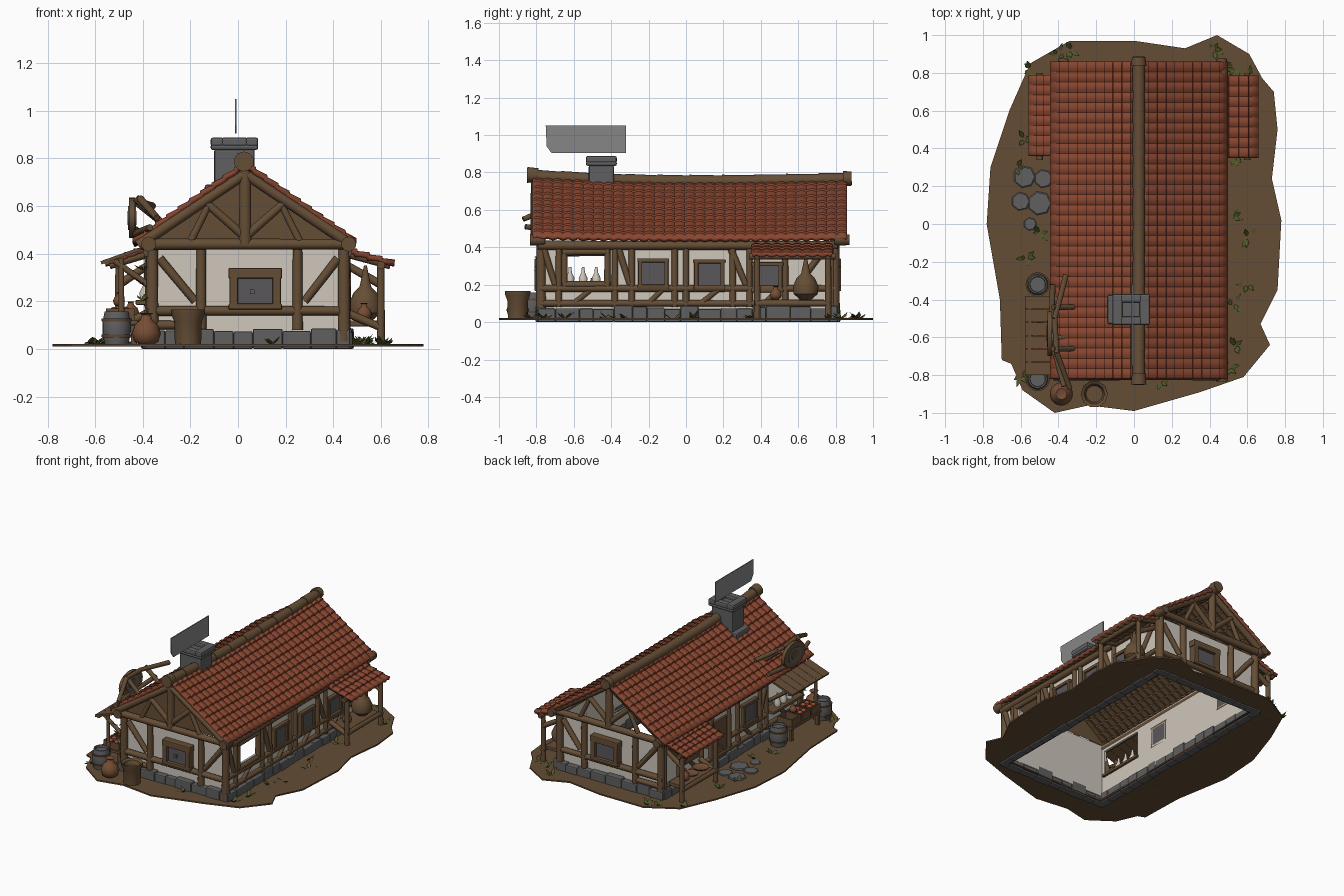
import bpy, bmesh, math, random
from mathutils import Vector, Matrix

if "Cube" in bpy.data.objects:
    bpy.data.objects.remove(bpy.data.objects["Cube"])
random.seed(4)

def mat(name, c):
    m = bpy.data.materials.new(name)
    m.diffuse_color = (*c, 1)
    m.use_nodes = True
    m.node_tree.nodes["Principled BSDF"].inputs["Base Color"].default_value = m.diffuse_color
    return m
ROOF = mat("terracotta", (.25, .062, .03))
WOOD = mat("dark_wood", (.13, .075, .036))
SOIL = mat("soil", (.125, .073, .036))
STONE = mat("grey_stone", (.115, .115, .12))
GLASS = mat("window_grey", (.10, .095, .10))
PLASTER = mat("plaster", (.62, .57, .50))
LEAF = mat("leaf_green", (.075, .095, .02))
CLAY = mat("clay", (.18, .075, .035))
SMOKE = mat("smoke_grey", (.24, .24, .24))
TOMATO = mat("produce_red", (.40, .07, .04))

def finish(name, bm, mats, smooth=0, bevel=0):
    me = bpy.data.meshes.new(name)
    bm.to_mesh(me)
    bm.free()
    for m in mats:
        me.materials.append(m)
    ob = bpy.data.objects.new(name, me)
    bpy.context.collection.objects.link(ob)
    if smooth:
        bpy.context.view_layer.objects.active = ob
        ob.select_set(True)
        bpy.ops.object.shade_smooth_by_angle(angle=math.radians(smooth))
        ob.select_set(False)
    if bevel:
        b = ob.modifiers.new("bevel", 'BEVEL')
        b.width, b.segments = bevel, 2
    return ob

def boxes(name, m, items, bevel=0):
    bm = bmesh.new()
    for x0, x1, y0, y1, z0, z1 in items:
        bmesh.ops.create_cube(bm, size=1, matrix=Matrix.Translation(((x0+x1)/2, (y0+y1)/2, (z0+z1)/2))
                              @ Matrix.Diagonal((x1-x0, y1-y0, z1-z0, 1)))
    return finish(name, bm, [m], bevel=bevel)

def logs(name, items, r, m=WOOD):
    bm = bmesh.new()
    for it in items:
        p, q, rr = Vector(it[0]), Vector(it[1]), it[2] if len(it) > 2 else r
        d = q - p
        bmesh.ops.create_cone(bm, cap_ends=True, segments=10, radius1=rr*1.06, radius2=rr*.94, depth=d.length,
                              matrix=Matrix.Translation((p+q)/2) @ d.to_track_quat('Z', 'Y').to_matrix().to_4x4())
    return finish(name, bm, [m], smooth=45)

def lathe(name, m, profile, spots, steps=18):
    bm = bmesh.new()
    for x, y, z, s in spots:
        rings = [[bm.verts.new((x+s*r*math.cos(2*math.pi*i/steps), y+s*r*math.sin(2*math.pi*i/steps), z+s*h))
                  for i in range(steps)] for r, h in profile]
        for a, b in zip(rings, rings[1:]):
            for i in range(steps):
                j = (i+1) % steps
                bm.faces.new((a[i], a[j], b[j], b[i]))
        bm.faces.new(rings[0][::-1])
        bm.faces.new(rings[-1])
    return finish(name, bm, [m], smooth=40)

def sag(y):
    return .03*max(0, (-y-.1)/.75)**1.5 + .012*max(0, (y-.3)/.55)

def tiled(name, x0, z0, x1, z1, y0, y1, courses, sagging=0):
    bm = bmesh.new()
    n = round((y1-y0)/.055)*6
    rows = []
    for c in range(courses):
        for t, off in ((c/courses, 0), ((c+.97)/courses, .009)):
            row = []
            for i in range(n+1):
                y = y0+(y1-y0)*i/n
                z = z0+(z1-z0)*t+off+.008*abs(math.sin(math.pi*i/6))+sagging*sag(y)*(1-.6*t)
                row.append(bm.verts.new((x0+(x1-x0)*t, y, z)))
            rows.append(row)
    for a, b in zip(rows, rows[1:]):
        for i in range(n):
            vs = (a[i], b[i], b[i+1], a[i+1])
            bm.faces.new(vs if x1 > x0 else vs[::-1])
    ob = finish(name, bm, [ROOF, WOOD], smooth=35)
    s = ob.modifiers.new("thickness", 'SOLIDIFY')
    s.thickness, s.offset, s.material_offset = .022, -1, 1

# soil patch with an opening under the house
outline = [(0, .97), (.27, .93), (.44, 1), (.61, .9), (.68, .77), (.74, .7), (.76, .5), (.73, .24), (.78, .02),
           (.76, -.35), (.67, -.53), (.72, -.64), (.58, -.81), (.35, -.89), (0, -.99), (-.24, -.96), (-.42, -1),
           (-.59, -.88), (-.65, -.74), (-.7, -.72), (-.71, -.4), (-.78, 0), (-.76, .3), (-.66, .6), (-.55, .85), (-.34, .97)]
cu = bpy.data.curves.new("soil_ground", 'CURVE')
cu.dimensions, cu.fill_mode, cu.extrude = '2D', 'BOTH', .005
for pts in (outline, [(-.34, -.74), (.42, -.74), (.42, .76), (-.34, .76)]):
    sp = cu.splines.new('POLY')
    sp.points.add(len(pts)-1)
    for p, (x, y) in zip(sp.points, pts):
        p.co = (x, y, 0, 1)
    sp.use_cyclic_u = True
soil = bpy.data.objects.new("soil_ground", cu)
soil.location.z = .016
cu.materials.append(SOIL)
bpy.context.collection.objects.link(soil)

# foundation stones
st = []
for axis, f, a, b in (('x', -.775, -.39, .47), ('x', .795, -.39, .47), ('y', -.375, -.79, .81), ('y', .455, -.79, .81)):
    p = a
    while p < b-.02:
        q = min(b, p+random.uniform(.07, .13))
        d, h = random.uniform(.022, .032), random.uniform(.07, .088)
        st.append((p, q, f-d, f+d, 0, h) if axis == 'x' else (f-d, f+d, p, q, 0, h))
        p = q
boxes("foundation_stones", STONE, st, .007)

# plaster walls, open at the stall and the front right window
boxes("plaster_walls", PLASTER, [
    (-.37, .45, -.76, -.745, .05, .43), (-.37, .45, .765, .78, .05, .43),
    (.435, .45, -.76, .78, .05, .22), (.435, .45, -.76, .78, .37, .43),
    (.435, .45, -.76, -.635, .22, .37), (.435, .45, -.43, .78, .22, .37),
    (-.37, -.355, -.76, .78, .05, .2), (-.37, -.355, -.76, .78, .38, .43),
    (-.37, -.355, -.76, -.72, .2, .38), (-.37, -.355, -.39, .78, .2, .38)])

# gable wall framing, front and back
for nm, y, s in (("front", -.775, 1), ("back", .795, -1)):
    w = [((x, y, .03), (x, y, .45)) for x in (-.36, .445)]
    w += [((x, y, .08), (x, y, .43), .022) for x in (-.155, .25)]
    w += [((-.38, y, .16), (.46, y, .16), .02), ((-.38, y, .1), (-.14, y, .1), .018),
          ((-.33, y, .38), (-.18, y, .2), .018), ((.42, y, .38), (.28, y, .2), .018)]
    logs(nm + "_wall_frame", w, .026)
    yy = y-.03*s
    g = [((-.41, yy, .44), (.48, yy, .44), .023), ((.03, yy, .44), (.03, yy, .75), .026),
         ((.03, yy, .47), (-.13, yy, .61), .018), ((.03, yy, .47), (.19, yy, .61), .018),
         ((-.2, yy, .45), (-.12, yy, .61), .015), ((.26, yy, .45), (.18, yy, .61), .015),
         ((-.42, yy, .435), (.03, yy, .735), .023), ((.48, yy, .435), (.03, yy, .735), .023)]
    logs(nm + "_gable_truss", g, .02)
    logs(nm + "_corner_beam_ends", [((x, yy-.03, .44), (x, yy+.05, .44)) for x in (-.375, .465)], .03)
    # window with chunky frame
    a, b = sorted((y-.012*s, y+.02*s))
    boxes(nm + "_window_pane", GLASS, [(0, .145, a, b, .18, .3)])
    a, b = sorted((y-.035*s, y+.02*s))
    boxes(nm + "_window_frame", WOOD, [(-.035, 0, a, b, .17, .32), (.145, .18, a, b, .17, .32),
                                       (-.04, .185, a, b, .295, .34), (-.04, .185, a, b, .165, .19)], .006)
boxes("window_handle", STONE, [(.05, .07, -.80, -.785, .23, .25)])

# boards closing the front gable
bm = bmesh.new()
bm.faces.new([bm.verts.new(p) for p in ((-.38, -.74, .43), (.46, -.74, .43), (.03, -.74, .74))])
finish("front_gable_boards", bm, [WOOD])

# long wall framing
for nm, x in (("right", .455), ("left", -.375)):
    w = [((x, -.79, .41), (x, .81, .41), .024), ((x, -.78, .1), (x, .8, .1), .017)]
    ys = (-.68, -.38, -.29, -.06, .0, .25, .34, .53, .78) if x > 0 else (-.75, -.37, -.3, -.05, .05, .26, .36, .62, .78)
    w += [((x, y, .08), (x, y, .42)) for y in ys]
    w += [((x, -.78 if x > 0 else -.37, .18), (x, .8 if x > 0 else .05, .18), .018)]
    w += [((x, a, .39), (x, b, .2)) for a, b in ((-.76, -.7), (-.36, -.3), (.24, .32), (.74, .6))]
    w += [((x, a, .1), (x, b, .18), .014) for a, b in ((-.6, -.5), (-.2, -.12), (.08, .18), (.42, .5))]
    logs(nm + "_wall_frame", w, .017)
    wins = ((-.175, .26), (.125, .255), (.435, .24)) if x > 0 else ((-.175, .27), (.49, .26))
    s = 1 if x > 0 else -1
    pane, fr = [], []
    for y, z in wins:
        a, b = sorted((x-.02*s, x+.008*s))
        pane.append((a, b, y-.062, y+.062, z-.06, z+.06))
        a, b = sorted((x-.02*s, x+.02*s))
        fr += [(a, b, y+e-.011, y+e+.011, z-.075, z+.075) for e in (-.07, .07)]
        fr += [(a, b, y-.085, y+.085, z+e-.011, z+e+.011) for e in (-.07, .07)]
    boxes(nm + "_window_panes", GLASS, pane)
    boxes(nm + "_window_frames", WOOD, fr, .005)
logs("right_opening_frame", [((.455, -.66, z), (.455, -.41, z)) for z in (.2, .375)]
     + [((.455, y, .18), (.455, y, .4)) for y in (-.65, -.42)], .017)
boxes("side_door", WOOD, [(-.385, -.36, .08, .23, .03, .35)], .004)

# main roof, ridge log and eave poles
tiled("roof_left", .03, .752, -.445, .437, -.82, .86, 10, 1)
tiled("roof_right", .03, .752, .5, .437, -.82, .86, 10, 1)
ys = [-.84+.172*i for i in range(11)]
logs("ridge_log", [((.025, a, .752+sag(a)), (.025, b+.006, .752+sag(b)), .034) for a, b in zip(ys, ys[1:])], .034)
logs("ridge_log_ends", [((.025, -.85, .787), (.025, -.79, .785)), ((.025, .84, .766), (.025, .885, .767))], .04)

# chimney and smoke
boxes("chimney", STONE, [(-.1, .07, -.52, -.385, .58, .84), (-.115, .085, -.535, -.37, .835, .86),
                         (-.115, -.06, -.535, -.37, .85, .888), (.03, .085, -.535, -.37, .85, .888),
                         (-.07, .04, -.535, -.49, .85, .888), (-.07, .04, -.415, -.37, .85, .888),
                         (-.14, .07, -.53, -.375, .57, .69)], .01)
bm = bmesh.new()
f = bm.faces.new([bm.verts.new((-.012, y, z)) for y, z in ((-.75, 1.05), (-.745, .94), (-.72, .905), (-.32, .905), (-.32, 1.05))])
e = bmesh.ops.extrude_face_region(bm, geom=[f])
bmesh.ops.translate(bm, vec=(.006, 0, 0), verts=[v for v in e["geom"] if isinstance(v, bmesh.types.BMVert)])
bmesh.ops.recalc_face_normals(bm, faces=bm.faces)
finish("smoke_plate", bm, [SMOKE])

# rear side porches
tiled("right_porch_roof", .45, .418, .66, .358, .35, .785, 4)
tiled("left_porch_roof", -.40, .418, -.56, .358, .36, .79, 4)
for nm, x, wx in (("right", .6, .46), ("left", -.5, -.38)):
    logs(nm + "_porch_frame", [((x, y, .01), (x, y, .37)) for y in (.38, .76)]
         + [((x, .34, .352), (x, .8, .352)), ((x, .37, .1), (x, .77, .1))]
         + [((wx, y, .4), (x+(.04 if x > 0 else -.04), y, .35)) for y in (.38, .76)]
         + [((x, .76, .27), (wx, .76, .35)), ((wx, .38, .15), (x, .38, .09))], .017)
    a, b = sorted((x, wx))
    boxes(nm + "_porch_bench", WOOD, [(a, b, .4, .74, .095, .12)], .004)

# pots, jars and plates
POT = [(.03, 0), (.06, .02), (.072, .06), (.055, .105), (.03, .125), (.022, .15), (.035, .16), (.02, .155)]
lathe("large_jug", WOOD, [(.03, 0), (.065, .03), (.07, .07), (.05, .115), (.025, .14), (.014, .19), (.006, .23)], [(.535, .64, .12, 1)])
lathe("clay_pots", CLAY, POT, [(-.385, -.9, .015, .85), (.53, .48, .12, .45), (-.45, .66, .12, .5), (-.5, -.5, .18, .35)])
lathe("left_porch_plates", CLAY, [(.02, 0), (.05, .012), (.055, .02), (.04, .014)], [(-.44, .46, .12, 1), (-.44, .57, .12, .9)])
BAR = [(.05, 0), (.06, .05), (.06, .09), (.05, .14), (.042, .14), (.04, .125)]
lathe("barrels", STONE, BAR, [(-.51, -.82, .018, 1), (-.51, -.32, .018, 1)])
lathe("barrel_hoops", WOOD, [(.05, .03), (.062, .03), (.064, .042), (.05, .042)], [(-.51, y, z, 1) for y in (-.82, -.32) for z in (.018, .085)])
lathe("front_basket", WOOD, [(.055, 0), (.058, .1), (.07, .13), (.072, .15), (.055, .14), (.045, .11)], [(-.21, -.9, .015, 1)], 10)
lathe("bottles", PLASTER, [(.02, 0), (.024, .03), (.01, .06), (.007, .09)], [(-.39, y, .205, 1) for y in (-.62, -.55, -.48)])

# market stall
boxes("stall_counter", WOOD, [(-.43, -.34, -.73, -.38, .185, .205), (-.56, -.42, -.74, -.4, .1, .12)]
      + [(x, x+.025, y, y+.025, .01, .1) for x in (-.555, -.45) for y in (-.73, -.43)], .004)
crates = []
for y in (-.73, -.62, -.51):
    crates += [(-.555, -.545, y, y+.1, .12, .17), (-.445, -.435, y, y+.1, .12, .17), (-.555, -.435, y, y+.01, .12, .17),
               (-.555, -.435, y+.09, y+.1, .12, .17)]
boxes("stall_crates", WOOD, crates)
lathe("stall_produce", TOMATO, [(.006, 0), (.018, .01), (.018, .025), (.006, .034)],
      [(x, y, .142, 1) for x in (-.52, -.47) for y in (-.7, -.66, -.59, -.55)], 10)
can = boxes("stall_canopy", WOOD, [(-.085, .085, -.8+i*.07, -.8+i*.07+.068, -.007, .007) for i in range(6)])
can.location, can.rotation_euler = (-.495, 0, .39), (0, -.34, 0)
logs("stall_canopy_posts", [((-.49, -.77, .02), (-.49, -.77, .38)), ((-.55, -.8, .365), (-.55, -.38, .365)),
                            ((-.38, -.77, .27), (-.52, -.77, .37)), ((-.38, -.4, .27), (-.52, -.4, .37))], .013)

# hanging sign on the left eave
logs("sign_branches", [((-.36, -.27, .6), (-.42, -.5, .62)), ((-.42, -.5, .62), (-.41, -.68, .63)), ((-.41, -.68, .63), (-.34, -.87, .55)),
                       ((-.43, -.32, .5), (-.44, -.6, .48)), ((-.44, -.6, .48), (-.37, -.86, .51)),
                       ((-.43, -.66, .635), (-.32, -.66, .53)), ((-.43, -.44, .62), (-.32, -.44, .53)),
                       ((-.44, -.6, .47), (-.36, -.6, .49))], .015)
for nm, m, r, d in (("sign_board", WOOD, .1, .024), ("sign_ring", STONE, .06, .032), ("sign_center", WOOD, .035, .038)):
    bm = bmesh.new()
    bmesh.ops.create_cone(bm, cap_ends=True, segments=20, radius1=r, radius2=r, depth=d,
                          matrix=Matrix.Translation((-.445, -.58, .55)) @ Matrix.Diagonal((1, 1.2, .85, 1))
                          @ Matrix.Rotation(math.pi/2, 4, 'Y'))
    finish(nm, bm, [m], smooth=40)

# stepping stones by the door
lathe("stepping_stones", STONE, [(.05, 0), (.05, .006), (.045, .01)],
      [(-.58, .25, .018, 1.2), (-.48, .24, .018, 1), (-.6, .12, .018, 1), (-.5, .11, .018, 1.3), (-.55, 0, .018, .7)], 7)

# leafy tufts
bm = bmesh.new()
tufts = [(-.58, .45), (-.62, .3), (-.5, -.05), (-.57, -.18), (-.4, .9), (-.34, .92), (-.55, .82), (.42, .92), (.53, .83),
         (.53, .35), (.52, .04), (.6, -.07), (.6, -.32), (.53, -.42), (.53, -.65), (.14, -.83), (-.6, -.8), (.5, -.76), (.62, .78)]
spots = [(x, y, .012, .06) for x, y in tufts] + [(-.4, -.78, z, .045) for z in (.2, .27, .33)]
for x, y, z, s in spots:
    for k in range(6):
        a, up = random.uniform(0, 6.3), random.uniform(.2, 1)
        d = Vector((math.cos(a), math.sin(a), up)).normalized()*s*random.uniform(.7, 1.2)
        side = Vector((-math.sin(a), math.cos(a), 0))*s*.2
        o = Vector((x, y, z))
        bm.faces.new([bm.verts.new(p) for p in (o, o+d*.55+side, o+d, o+d*.55-side)])
finish("leaf_tufts", bm, [LEAF])
